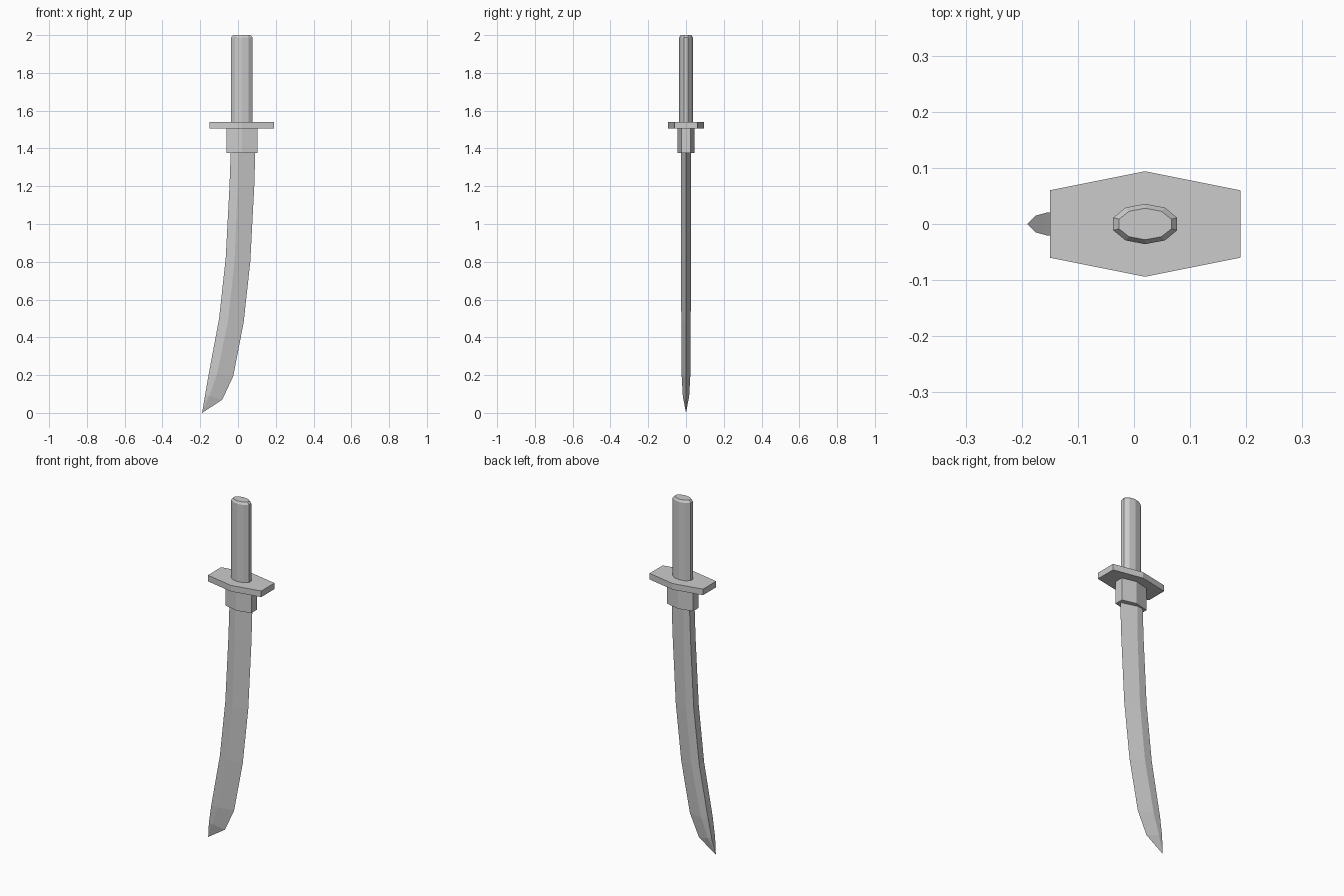
import bpy, bmesh, math

if "Cube" in bpy.data.objects:
    bpy.data.objects.remove(bpy.data.objects["Cube"])


def loft(name, rings):
    """Skin a list of equal-length point rings and cap both ends."""
    bm = bmesh.new()
    loops = [[bm.verts.new(p) for p in ring] for ring in rings]
    n = len(loops[0])
    for a, b in zip(loops, loops[1:]):
        for i in range(n):
            j = (i + 1) % n
            bm.faces.new((a[i], a[j], b[j], b[i]))
    bm.faces.new(loops[0])
    bm.faces.new(loops[-1])
    bmesh.ops.remove_doubles(bm, verts=bm.verts, dist=1e-5)
    bmesh.ops.recalc_face_normals(bm, faces=bm.faces)
    mesh = bpy.data.meshes.new(name)
    bm.to_mesh(mesh)
    bm.free()
    obj = bpy.data.objects.new(name, mesh)
    bpy.context.collection.objects.link(obj)
    return obj


CX = 0.02  # shared axis of handle, guard and collar


def hexagon(half_x, end_y, mid_y, z):
    return [(CX + x, y, z) for x, y in (
        (-half_x, -end_y), (0, -mid_y), (half_x, -end_y),
        (half_x, end_y), (0, mid_y), (-half_x, end_y))]


def oval(rx, ry, z):
    angles = [math.radians(90 + 36 * i) for i in range(10)]
    return [(CX + rx * math.cos(a), ry * math.sin(a), z) for a in angles]


# Handle: ten-sided oval grip with a chamfered end
loft("handle", [oval(0.06, 0.036, 1.53), oval(0.06, 0.036, 1.987),
                oval(0.049, 0.028, 2.0)])

# Guard and collar: stretched hexagonal plates
loft("guard", [hexagon(0.17, 0.06, 0.094, z) for z in (1.505, 1.54)])
loft("collar", [hexagon(0.082, 0.025, 0.045, z) for z in (1.376, 1.506)])

# Blade: flat spine, thick ridge, sharp edge
# each row: spine x, spine z, ridge x, ridge z, edge x, edge z, half thickness
stations = [
    (-0.038, 1.40, 0.000, 1.40, 0.092, 1.40, 0.026),
    (-0.045, 1.20, -0.002, 1.20, 0.086, 1.20, 0.026),
    (-0.065, 0.82, -0.018, 0.81, 0.065, 0.80, 0.026),
    (-0.100, 0.50, -0.052, 0.49, 0.030, 0.48, 0.025),
    (-0.156, 0.20, -0.112, 0.20, -0.025, 0.195, 0.023),
    (-0.175, 0.09, -0.152, 0.09, -0.083, 0.07, 0.017),
    (-0.190, 0.00, -0.190, 0.00, -0.190, 0.00, 0.0),
]
rings = []
for sx, sz, rx, rz, ex, ez, t in stations[:-1]:
    s = t * 0.88
    rings.append([(sx, -s, sz), (rx, -t, rz), (ex, 0, ez), (rx, t, rz), (sx, s, sz)])

blade = loft("blade", rings)
# Draw the last ring to a point
bm = bmesh.new()
bm.from_mesh(blade.data)
low = min(bm.faces, key=lambda f: f.calc_center_median().z if len(f.verts) == 5 else 9)
tip = bmesh.ops.poke(bm, faces=[low])["verts"][0]
tip.co = (-0.19, 0, 0)
bmesh.ops.recalc_face_normals(bm, faces=bm.faces)
bm.to_mesh(blade.data)
bm.free()
